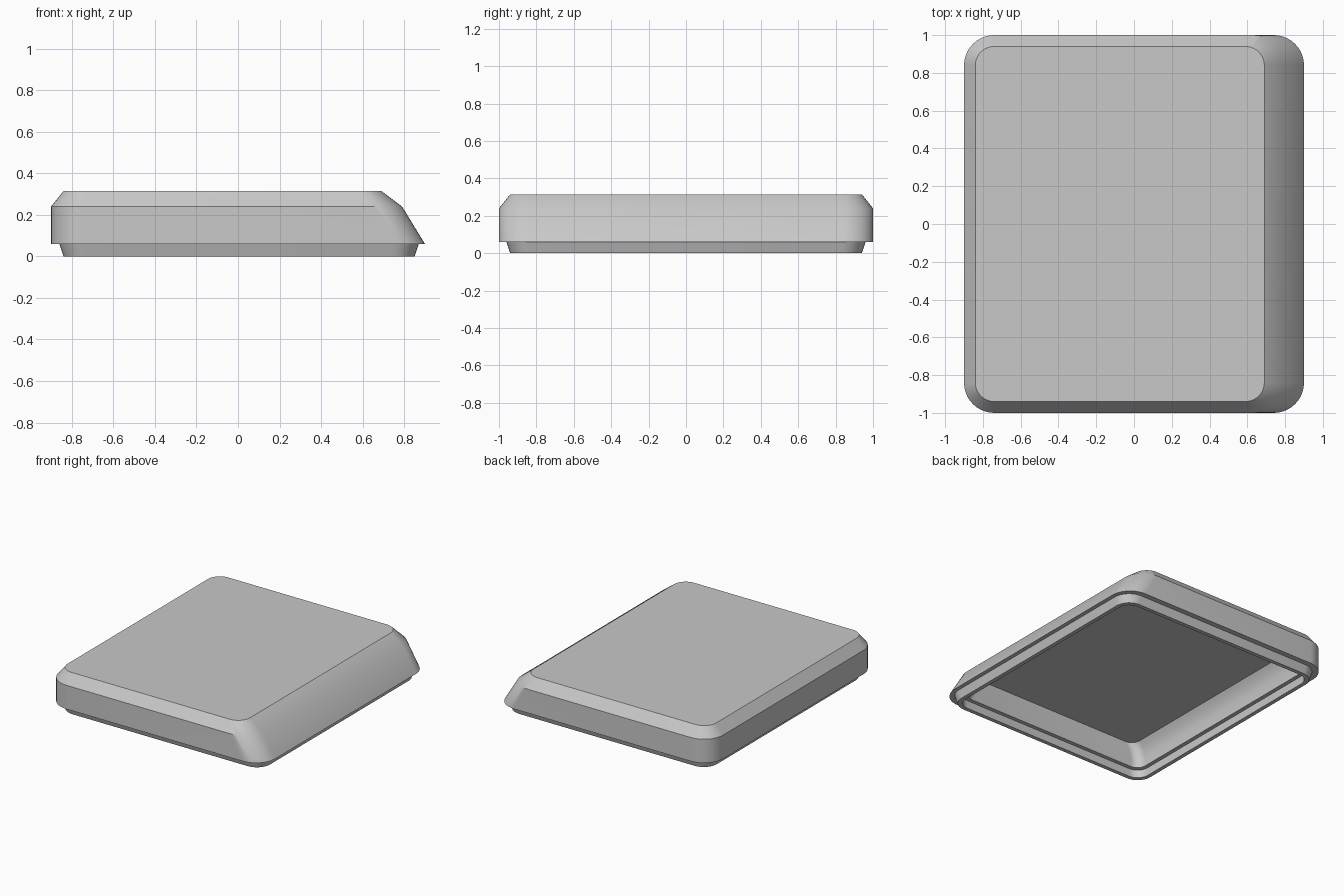
import bpy
import bmesh
from math import radians, cos, sin

cube = bpy.data.objects.get("Cube")
if cube:
    bpy.data.objects.remove(cube, do_unlink=True)

SEGMENTS = 10

grey = bpy.data.materials.new("plain grey")
grey.use_nodes = True
colour = (0.58, 0.58, 0.58, 1)
grey.diffuse_color = colour
grey.node_tree.nodes["Principled BSDF"].inputs["Base Color"].default_value = colour


def rounded_ring(bm, x0, x1, half_y, radius, z):
    """One rounded rectangle of vertices at height z."""
    verts = []
    corners = [(x1 - radius, half_y - radius), (x0 + radius, half_y - radius),
               (x0 + radius, radius - half_y), (x1 - radius, radius - half_y)]
    for quarter, (cx, cy) in enumerate(corners):
        for i in range(SEGMENTS + 1):
            a = radians(90) * (quarter + i / SEGMENTS)
            verts.append(bm.verts.new((cx + radius * cos(a), cy + radius * sin(a), z)))
    return verts


def loft(name, sections):
    """Skin a stack of rounded rectangles and cap both ends."""
    bm = bmesh.new()
    rings = [rounded_ring(bm, *s) for s in sections]
    for low, high in zip(rings, rings[1:]):
        for i in range(len(low)):
            j = (i + 1) % len(low)
            bm.faces.new((low[i], low[j], high[j], high[i]))
    bm.faces.new(rings[0][::-1])
    bm.faces.new(rings[-1])
    bmesh.ops.recalc_face_normals(bm, faces=bm.faces)
    mesh = bpy.data.meshes.new(name)
    bm.to_mesh(mesh)
    bm.free()
    mesh.materials.append(grey)
    obj = bpy.data.objects.new(name, mesh)
    bpy.context.collection.objects.link(obj)
    bpy.ops.object.select_all(action="DESELECT")
    obj.select_set(True)
    bpy.context.view_layer.objects.active = obj
    bpy.ops.object.shade_smooth_by_angle(angle=radians(32))
    return obj


# Hollow cover: top, sloped side, rim, stepped lip, then the cavity up to its ceiling
loft("hollow_cover", [
    (-0.84, 0.69, 0.94, 0.10, 0.315),   # top face
    (-0.90, 0.79, 1.00, 0.16, 0.24),    # chamfer
    (-0.90, 0.90, 1.00, 0.16, 0.06),    # rim
    (-0.86, 0.87, 0.96, 0.13, 0.06),    # ledge under the rim
    (-0.84, 0.85, 0.94, 0.11, 0.0),     # foot of the lip
    (-0.81, 0.82, 0.91, 0.09, 0.0),
    (-0.81, 0.82, 0.91, 0.09, 0.06),    # inner step
    (-0.78, 0.78, 0.88, 0.07, 0.06),
    (-0.78, 0.74, 0.88, 0.07, 0.13),    # cavity wall, curving into the ceiling
    (-0.765, 0.70, 0.88, 0.07, 0.19),
    (-0.73, 0.66, 0.88, 0.07, 0.24),
])
